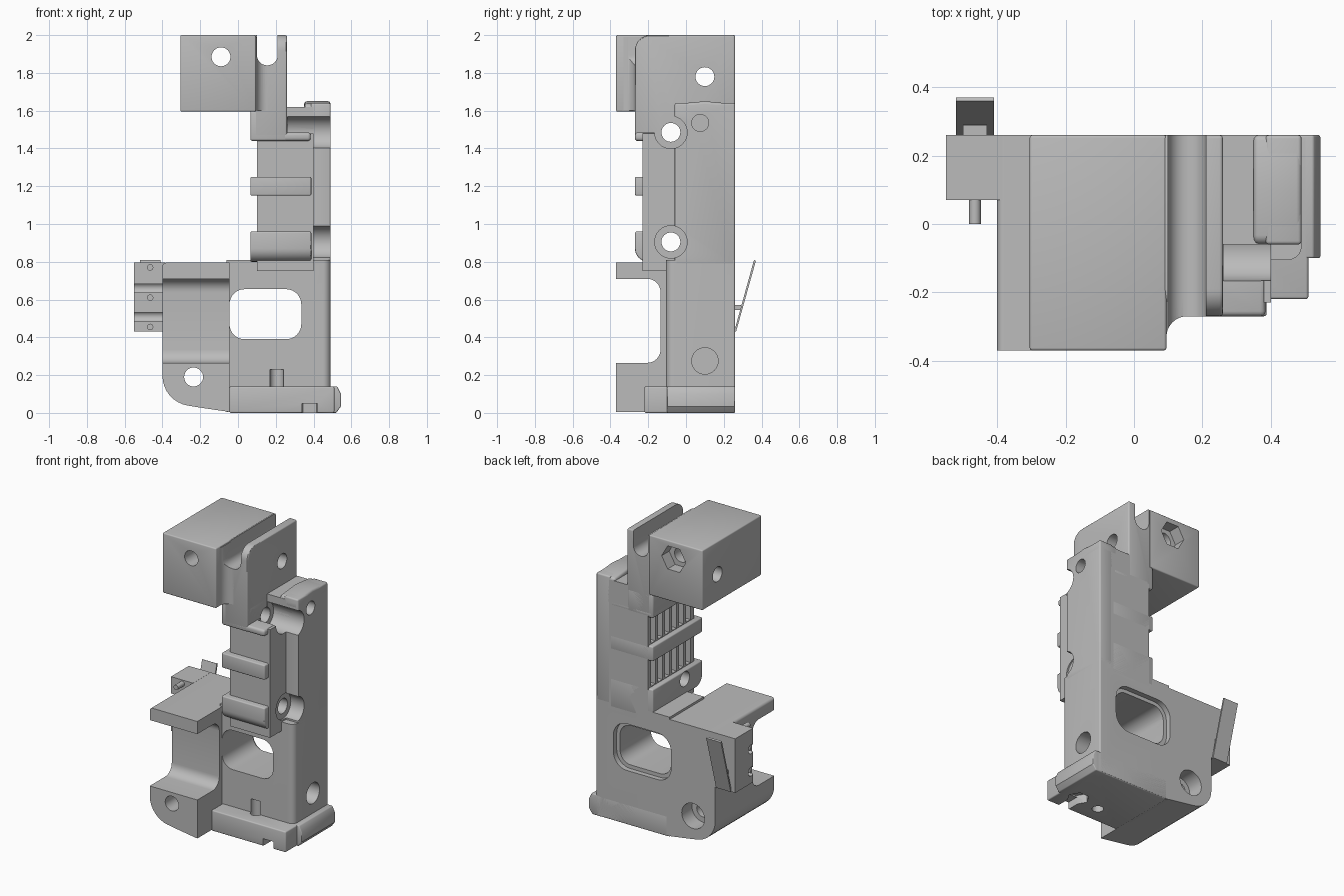
import bpy, bmesh, math
from mathutils import Vector

if "Cube" in bpy.data.objects:
    bpy.data.objects.remove(bpy.data.objects["Cube"])

grey = bpy.data.materials.new("plain grey")
grey.use_nodes = True
grey.diffuse_color = (0.5, 0.5, 0.5, 1)
grey.node_tree.nodes["Principled BSDF"].inputs["Base Color"].default_value = (0.5, 0.5, 0.5, 1)

PLACE = {"x": lambda a, b, d: (d, a, b),
         "y": lambda a, b, d: (a, d, b),
         "z": lambda a, b, d: (a, b, d)}


def rounded(pts, steps=8):
    """Turn (a, b, radius) corners into an outline with filleted corners."""
    out = []
    for i, p in enumerate(pts):
        c, r = Vector(p[:2]), (p[2] if len(p) > 2 else 0)
        if not r:
            out.append(c)
            continue
        u = (Vector(pts[i - 1][:2]) - c).normalized()
        v = (Vector(pts[(i + 1) % len(pts)][:2]) - c).normalized()
        half = u.angle(v) / 2
        centre = c + (u + v).normalized() * (r / math.sin(half))
        start = c + u * (r / math.tan(half)) - centre
        end = c + v * (r / math.tan(half)) - centre
        sweep = start.angle(end)
        for k in range(steps + 1):
            t = k / steps
            out.append(centre + (start * math.sin((1 - t) * sweep)
                                 + end * math.sin(t * sweep)) / math.sin(sweep))
    return out


def rect(a0, a1, b0, b1, r=0):
    return [(a0, b0, r), (a1, b0, r), (a1, b1, r), (a0, b1, r)]


def ring(a, b, r, n=32):
    return [(a + r * math.cos(2 * math.pi * i / n), b + r * math.sin(2 * math.pi * i / n))
            for i in range(n)]


def prism(name, axis, pts, lo, hi, bevel=0):
    """Extrude an outline along an axis."""
    bm = bmesh.new()
    outline = rounded(pts)
    a, b = [[bm.verts.new(PLACE[axis](p[0], p[1], d)) for p in outline] for d in (lo, hi)]
    bm.faces.new(a)
    bm.faces.new(b)
    for i in range(len(a)):
        j = (i + 1) % len(a)
        bm.faces.new((a[i], a[j], b[j], b[i]))
    bmesh.ops.recalc_face_normals(bm, faces=bm.faces)
    me = bpy.data.meshes.new(name)
    bm.to_mesh(me)
    bm.free()
    me.materials.append(grey)
    ob = bpy.data.objects.new(name, me)
    bpy.context.collection.objects.link(ob)
    if bevel:
        m = ob.modifiers.new("soft_edges", "BEVEL")
        m.width, m.segments, m.limit_method = bevel, 3, "ANGLE"
        m.angle_limit = math.radians(50)
    return ob


def box(name, x, y, z, bevel=0):
    return prism(name, "z", rect(*x, *y), *z, bevel)


def hole(axis, a, b, r, lo, hi, n=32):
    return prism("cutter", axis, ring(a, b, r, n), lo, hi)


def overlap(p, q):
    return all(min(v.co[i] for v in p.data.vertices) < max(v.co[i] for v in q.data.vertices)
               and max(v.co[i] for v in p.data.vertices) > min(v.co[i] for v in q.data.vertices)
               for i in range(3))


def cut(parts, cutters):
    for part in parts:
        for c in cutters:
            if overlap(part, c):
                m = part.modifiers.new("cut", "BOOLEAN")
                m.operation, m.solver, m.object = "DIFFERENCE", "EXACT", c
        bpy.context.view_layer.update()
        dg = bpy.context.evaluated_depsgraph_get()
        me = bpy.data.meshes.new_from_object(part.evaluated_get(dg))
        part.modifiers.clear()
        part.data = me
    for c in cutters:
        bpy.data.objects.remove(c)


BACK = 0.26
parts = [
    # upper block and the forked neck beside it
    box("upper_block", (-0.305, 0.095), (-0.37, BACK), (1.595, 2.0), 0.008),
    prism("neck", "x", [(-0.27, 1.46), (BACK, 1.46), (BACK, 2.0), (-0.27, 2.0, 0.08)],
          0.085, 0.26, 0.01),
    prism("neck_fillet", "z", [(0.09, -0.34), (0.095, -0.34), (0.095, -0.27, 0.06),
                               (0.16, -0.27), (0.16, -0.2), (0.09, -0.2)], 1.6, 1.99),
    # ribbed grip column with bands
    box("column", (0.1, 0.4), (-0.23, BACK), (0.75, 1.48)),
    box("upper_band", (0.065, 0.26), (-0.27, BACK), (1.44, 1.6), 0.012),
    box("shelf", (0.065, 0.385), (-0.27, BACK), (1.44, 1.485), 0.015),
    box("middle_band", (0.065, 0.388), (-0.27, BACK), (1.15, 1.25), 0.008),
    prism("lower_band", "x", [(-0.27, 0.8, 0.07), (-0.1, 0.8), (-0.1, 0.76), (BACK, 0.76),
                              (BACK, 0.96), (-0.27, 0.96)], 0.065, 0.388, 0.008),
    box("infill", (0.25, 0.4), (-0.06, BACK), (1.47, 1.62)),
    # right side plate and its cap
    box("side_plate", (0.385, 0.49), (-0.06, BACK), (0.78, 1.64), 0.01),
    prism("plate_cap", "x", [(-0.06, 1.57), (BACK, 1.57), (BACK, 1.635), (0.1, 1.65),
                             (-0.06, 1.635, 0.03)], 0.35, 0.49, 0.015),
    # lower body and the left arm
    prism("lower_body", "z", [(-0.06, -0.105), (0.49, -0.105, 0.04), (0.49, BACK, 0.01),
                              (-0.06, BACK)], 0.005, 0.81),
    prism("left_arm", "y", [(-0.4, 0.795, 0.02), (-0.4, 0.06, 0.16), (-0.18, 0.025),
                            (-0.045, 0.005), (-0.045, 0.795)], -0.37, BACK),
    # foot
    box("foot", (-0.045, 0.51), (-0.22, BACK), (0, 0.14), 0.008),
    prism("foot_end", "y", [(0.45, 0), (0.52, 0), (0.545, 0.035), (0.545, 0.1),
                            (0.525, 0.14), (0.45, 0.14)], -0.1, BACK, 0.006),
]

cutters = [
    # groove in the neck, recess of the arm, window with a stepped back rim
    prism("cutter", "y", [(0.1, 1.84, 0.054), (0.21, 1.84, 0.054), (0.21, 2.1), (0.1, 2.1)], -0.5, 0.5),
    prism("cutter", "x", [(-0.5, 0.265), (-0.135, 0.265, 0.07), (-0.135, 0.71, 0.07),
                          (-0.5, 0.71)], -0.6, 0),
    prism("cutter", "y", rect(-0.045, 0.335, 0.39, 0.655, 0.08), -0.5, 0.5),
    prism("cutter", "y", rect(-0.07, 0.36, 0.365, 0.68, 0.1), 0.225, 0.5),
    # fastener holes front to back with nut pockets
    hole("y", -0.09, 1.885, 0.05, -0.6, 0.6),
    hole("y", -0.09, 1.885, 0.09, 0.18, 0.6, 6),
    hole("y", -0.235, 0.19, 0.05, -0.6, 0.6),
    hole("y", -0.235, 0.19, 0.085, 0.15, 0.6),
    # holes from side to side
    hole("x", 0.1, 1.78, 0.05, -0.6, 0.6),
    hole("x", 0.075, 1.535, 0.045, 0.3, 0.6),
    hole("x", 0.1, 0.275, 0.07, 0.37, 0.6),
    # foot: vertical hole, nut pocket and front notch
    hole("z", 0.205, -0.1, 0.036, -0.1, 0.23),
    hole("z", 0.38, -0.08, 0.07, -0.1, 0.06, 6),
    box("cutter", (0.34, 0.42), (-0.3, -0.08), (-0.1, 0.05)),
]
for z, depth in ((0.905, 0.39), (1.485, 0.262)):
    cutters += [hole("x", -0.08, z, 0.05, -0.6, 0.6),
                hole("x", -0.08, z, 0.086, depth, 0.6)]
# vertical grip grooves on the column
for i in range(6):
    y = -0.19 + i * 0.075
    for z in (0.965, 1.255):
        cutters.append(box("cutter", (0, 0.135), (y, y + 0.045), (z, z + 0.18)))
cut(parts, cutters)

# switch with terminals, plunger and lever
switch = box("switch_body", (-0.55, -0.385), (0.07, BACK), (0.43, 0.795))
cut([switch], [hole("x", 0.09, z, 0.03, -0.7, -0.3) for z in (0.51, 0.66)])
for z in (0.455, 0.61, 0.77):
    prism("switch_pin", "y", ring(-0.465, z, 0.017, 16), 0, 0.08)
box("switch_plunger", (-0.5, -0.43), (0.25, 0.29), (0.545, 0.57))
prism("switch_lever", "x", [(0.255, 0.43), (0.265, 0.43), (0.37, 0.805), (0.36, 0.81)], -0.52, -0.41)

# smooth shading with sharp edges kept
for ob in bpy.context.collection.objects:
    if ob.type == "MESH":
        ob.select_set(True)
        bpy.context.view_layer.objects.active = ob
bpy.ops.object.shade_smooth_by_angle(angle=math.radians(30))
